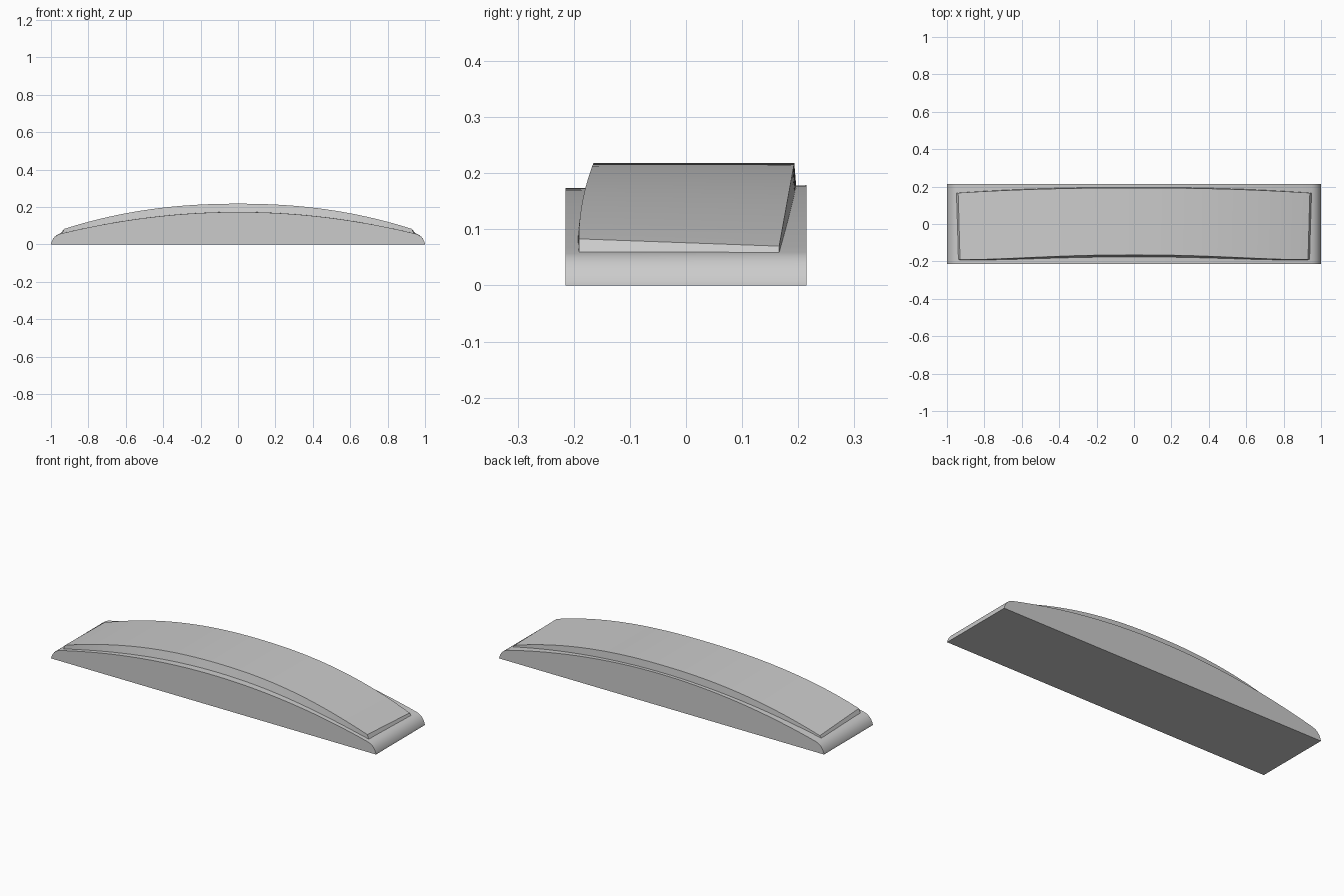
import bpy, bmesh, math

if "Cube" in bpy.data.objects:
    bpy.data.objects.remove(bpy.data.objects["Cube"], do_unlink=True)

grey = bpy.data.materials.new("light_grey")
grey.use_nodes = True
grey.diffuse_color = (0.6, 0.6, 0.6, 1)
grey.node_tree.nodes["Principled BSDF"].inputs["Base Color"].default_value = (0.6, 0.6, 0.6, 1)


def loft(name, sections):
    """Skin four-cornered sections into one closed solid."""
    bm = bmesh.new()
    rings = [[bm.verts.new(p) for p in s] for s in sections]
    for a, b in zip(rings, rings[1:]):
        for i in range(4):
            j = (i + 1) % 4
            bm.faces.new((a[i], a[j], b[j], b[i]))
    bm.faces.new(rings[0])
    bm.faces.new(rings[-1])
    bmesh.ops.remove_doubles(bm, verts=bm.verts, dist=0.0001)
    bmesh.ops.recalc_face_normals(bm, faces=bm.faces)
    mesh = bpy.data.meshes.new(name)
    bm.to_mesh(mesh)
    bm.free()
    mesh.materials.append(grey)
    obj = bpy.data.objects.new(name, mesh)
    bpy.context.collection.objects.link(obj)
    bpy.ops.object.select_all(action="DESELECT")
    obj.select_set(True)
    bpy.context.view_layer.objects.active = obj
    bpy.ops.object.shade_smooth_by_angle(angle=math.radians(30))


# Arched base: rounded ends under a shallow crown, flat underneath
SHOULDER = 0.95
half = [(SHOULDER * i / 20, 0.176 - 0.118 * (i / 20) ** 2) for i in range(21)]
half += [(0.965, 0.052), (0.98, 0.041), (0.991, 0.026), (0.998, 0.01), (1, 0.001)]
profile = [(-x, z) for x, z in reversed(half[1:])] + half


def base_section(x, z):
    tilt = 0.012 * z / 0.176
    w = 0.215
    return [(x, -w, 0), (x, w, 0), (x, w, z + tilt * w), (x, -w, z - tilt * w)]


loft("arched_base", [base_section(x, z) for x, z in profile])


# Raised pad: bowed long edges, thicker along the front at its ends
def pad_section(t):
    rise = 1 - abs(t) ** 2.2
    front = -0.191 + 0.026 * rise ** 2
    back = 0.166 + 0.027 * rise
    floor = 0.058 + 0.112 * (1 - t * t)
    return [(0.94 * t, front - 0.012 * rise, floor),
            (0.95 * t, back + 0.004 * rise, floor),
            (0.94 * t, back, 0.07 + 0.148 * rise),
            (0.93 * t, front, 0.083 + 0.135 * rise)]


loft("raised_pad", [pad_section(i / 24) for i in range(-24, 25)])
